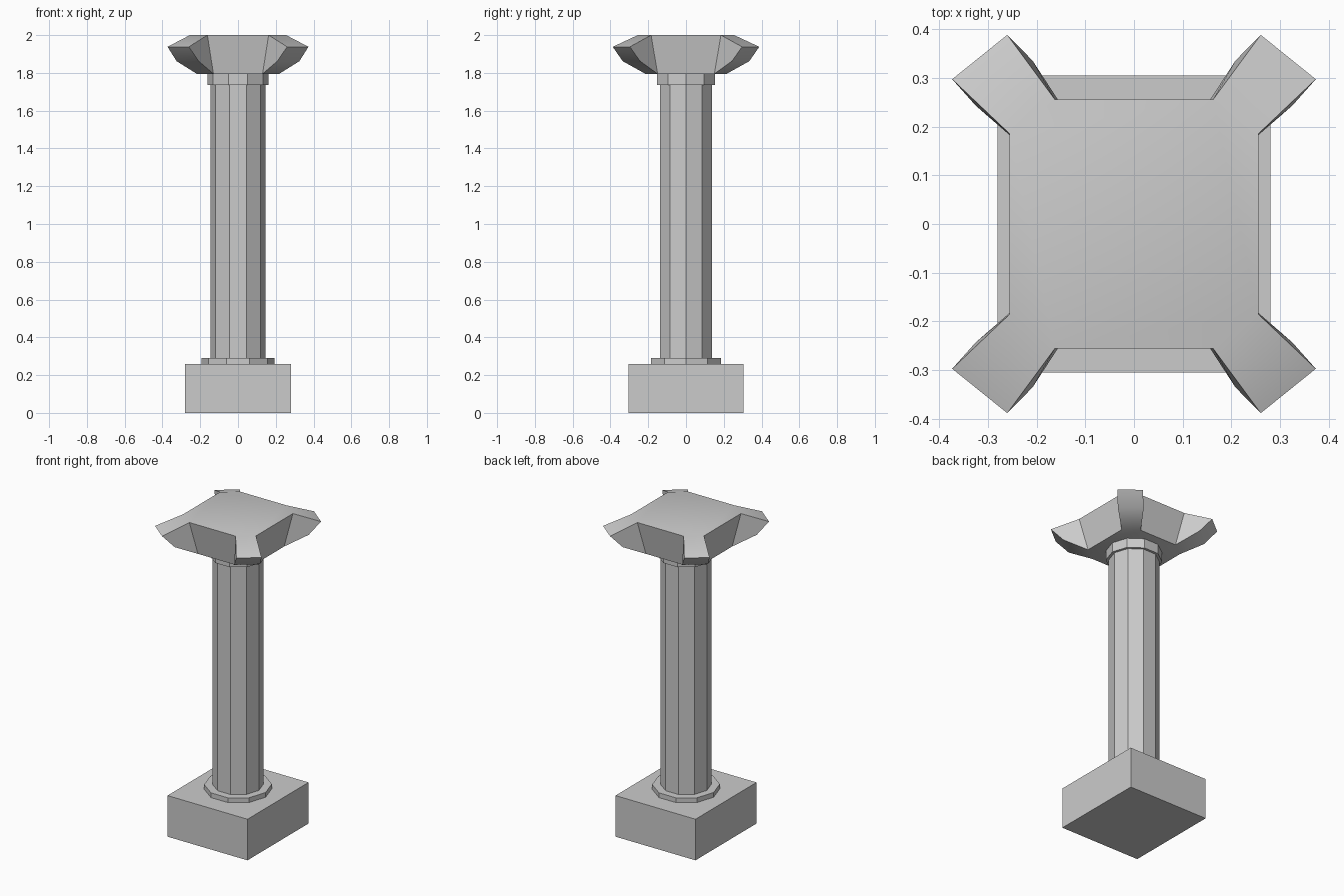
import bpy, bmesh, math

if "Cube" in bpy.data.objects:
    bpy.data.objects.remove(bpy.data.objects["Cube"])


def drum(name, radius, z0, z1):
    bpy.ops.mesh.primitive_cylinder_add(
        vertices=10, radius=radius, depth=z1 - z0,
        location=(0, 0, (z0 + z1) / 2), rotation=(0, 0, math.pi / 2))
    bpy.context.object.name = name


# Square plinth
bpy.ops.mesh.primitive_cube_add(size=1, location=(0, 0, 0.13))
plinth = bpy.context.object
plinth.name = "plinth"
plinth.scale = (0.56, 0.61, 0.26)

# Ten-sided base ring, shaft and collar
drum("base_ring", 0.194, 0.26, 0.29)
drum("shaft", 0.146, 0.29, 1.735)
drum("collar", 0.162, 1.735, 1.797)

# Capital: eight-sided block with four drooping corner horns.
# Each pair is one corner: the point by the x side, then by the y side.
rings = {
    "top":      ((0.255, 0.185, 2.0), (0.162, 0.255, 2.0)),
    "tip_high": ((0.373, 0.297, 1.938), (0.26, 0.388, 1.938)),
    "tip_low":  ((0.325, 0.243, 1.862), (0.208, 0.335, 1.862)),
    "bottom":   ((0.218, 0.15, 1.795), (0.13, 0.215, 1.795)),
}
bm = bmesh.new()
verts = {}
for ring, pair in rings.items():
    loop = []
    for sx, sy in ((1, 1), (-1, 1), (-1, -1), (1, -1)):
        pts = [bm.verts.new((x * sx, y * sy, z)) for x, y, z in pair]
        loop += pts if sx * sy > 0 else pts[::-1]
    verts[ring] = loop

top, high, low, bottom = (verts[k] for k in rings)
bm.faces.new(top)
bm.faces.new(bottom)
for i in range(0, 8, 2):
    j, k = i + 1, (i + 2) % 8
    # horn top, end and underside
    for a, b in ((top, high), (high, low), (low, bottom)):
        bm.faces.new((a[i], a[j], b[j], b[i]))
    # horn cheeks
    for n in (i, j):
        bm.faces.new((top[n], high[n], low[n], bottom[n]))
    # sloping panel between horns
    bm.faces.new((top[j], top[k], bottom[k], bottom[j]))
bmesh.ops.recalc_face_normals(bm, faces=bm.faces)
mesh = bpy.data.meshes.new("capital")
bm.to_mesh(mesh)
bm.free()
capital = bpy.data.objects.new("capital", mesh)
bpy.context.collection.objects.link(capital)
bpy.ops.object.select_all(action='DESELECT')
capital.select_set(True)
bpy.context.view_layer.objects.active = capital
bpy.ops.object.shade_smooth_by_angle(angle=math.radians(30))
